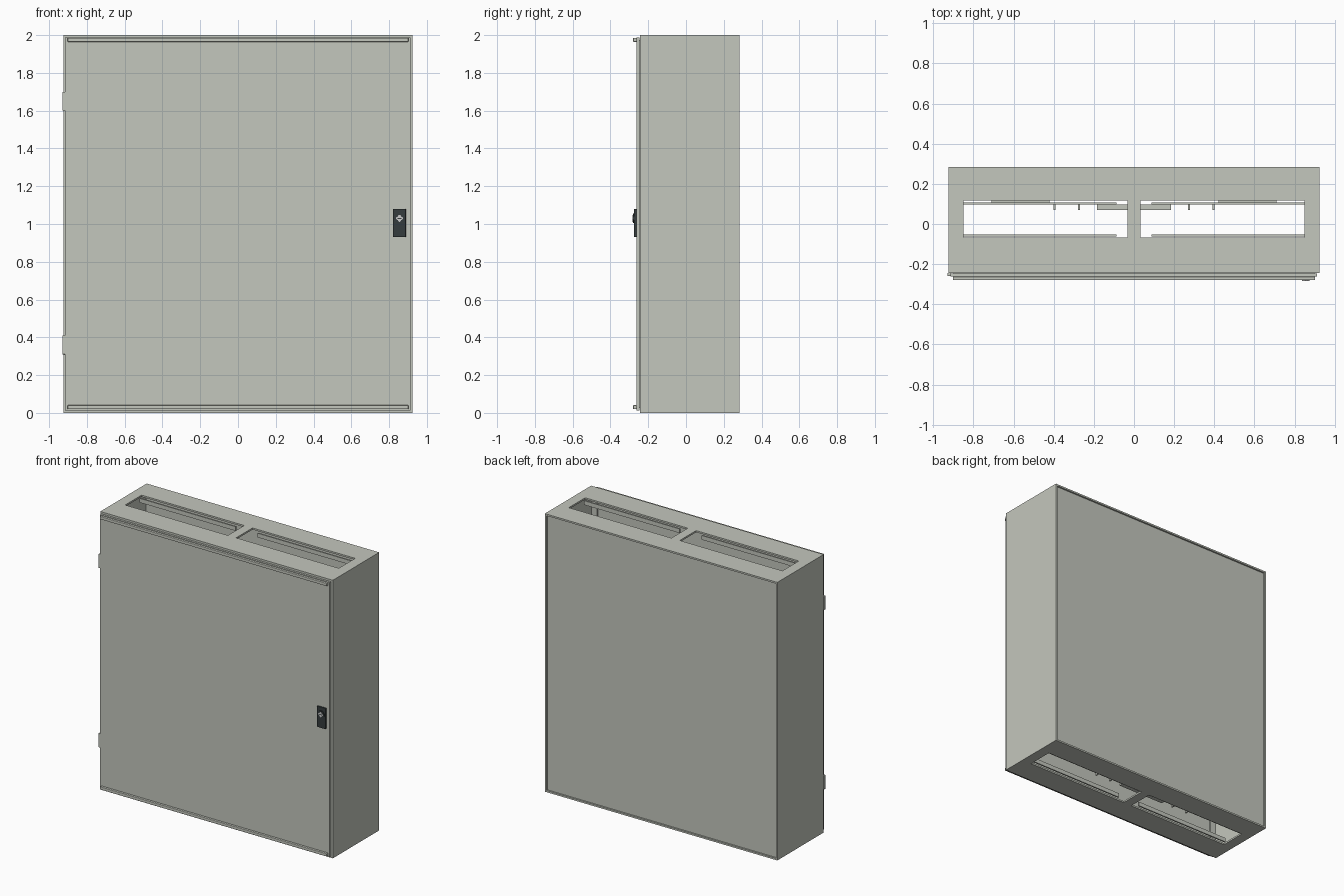
import bpy, bmesh, math

if "Cube" in bpy.data.objects:
    bpy.data.objects.remove(bpy.data.objects["Cube"])


def material(name, rgb):
    m = bpy.data.materials.new(name)
    m.use_nodes = True
    m.diffuse_color = (*rgb, 1)
    m.node_tree.nodes["Principled BSDF"].inputs["Base Color"].default_value = (*rgb, 1)
    return m


GREY = material("light grey paint", (0.55, 0.57, 0.51))
BLACK = material("black plastic", (0.035, 0.045, 0.047))
STEEL = material("bright steel", (0.6, 0.6, 0.6))


def finish(name, bm, mat):
    bmesh.ops.recalc_face_normals(bm, faces=bm.faces)
    mesh = bpy.data.meshes.new(name)
    bm.to_mesh(mesh)
    bm.free()
    mesh.materials.append(mat)
    ob = bpy.data.objects.new(name, mesh)
    bpy.context.collection.objects.link(ob)
    return ob


def box(name, x, y, z, mat=GREY, bevel=0):
    """Box from (min, max) ranges."""
    bm = bmesh.new()
    bmesh.ops.create_cube(bm, size=1)
    for v in bm.verts:
        for i, (a, b) in enumerate((x, y, z)):
            v.co[i] = a if v.co[i] < 0 else b
    ob = finish(name, bm, mat)
    if bevel:
        mod = ob.modifiers.new("Bevel", "BEVEL")
        mod.width, mod.segments = bevel, 2
    return ob


def plate(name, xs, ys, holes, z0, z1):
    """Sheet made of a grid of cells, with the cells in holes left open."""
    bm = bmesh.new()
    grid = [[bm.verts.new((x, y, z0)) for y in ys] for x in xs]
    for i in range(len(xs) - 1):
        for j in range(len(ys) - 1):
            if (i, j) not in holes:
                bm.faces.new((grid[i][j], grid[i + 1][j], grid[i + 1][j + 1], grid[i][j + 1]))
    ext = bmesh.ops.extrude_face_region(bm, geom=bm.faces[:])
    for v in ext["geom"]:
        if isinstance(v, bmesh.types.BMVert):
            v.co.z = z1
    bmesh.ops.dissolve_limit(bm, angle_limit=0.01, verts=bm.verts, edges=bm.edges)
    return finish(name, bm, GREY)


W, FRONT, BACK, T = 0.925, -0.243, 0.283, 0.012

# Shell: side walls, recessed back panel, slotted top and bottom
for side, s in (("left", 1), ("right", -1)):
    box(side + "_wall", sorted((s * W, s * (W - T))), (FRONT, BACK), (0, 2))
    box(side + "_front_flange", sorted((s * (W - T), s * 0.87)), (FRONT, FRONT + T), (T, 2 - T))
box("back_panel", (T - W, W - T), (BACK - 0.024, BACK - 0.012), (T, 2 - T))
xs = (T - W, -0.85, -0.033, 0.033, 0.85, W - T)
ys = (FRONT, -0.068, 0.118, BACK)
for name, z in (("top_plate", 2), ("bottom_plate", T)):
    plate(name, xs, ys, {(1, 1), (3, 1)}, z - T, z)

# Front flanges of top and bottom
for name, z in (("top_front_flange", (1.95, 2 - T)), ("bottom_front_flange", (T, 0.05))):
    box(name, (-0.87, 0.87), (FRONT, FRONT + T), z)

# Stiffening lips and small fixings seen through the openings
for side, s in (("left", 1), ("right", -1)):
    for level, z in (("upper", (1.955, 1.985)), ("lower", (0.015, 0.045))):
        box(f"{side}_{level}_rear_lip", sorted((s * 0.088, s * 0.85)), (0.096, 0.106), z)
        box(f"{side}_{level}_front_lip", sorted((s * 0.088, s * 0.85)), (-0.063, -0.053), z)
    box(side + "_spacer", sorted((s * 0.42, s * 0.71)), (0.106, 0.118), (0.015, 0.04))
    box(side + "_centre_bracket", sorted((s * 0.02, s * 0.185)), (0.07, 0.097), (0.015, 0.03))
    for i, x in enumerate((0.27, 0.39)):
        box(f"{side}_clip_{i}", sorted((s * x, s * (x + 0.01))), (0.07, 0.096), (0.015, 0.03))

# Door with folded edge, rain strips and hinges
box("door", (-0.915, 0.912), (-0.262, FRONT - 0.004), (0.012, 1.988))
box("door_seal", (-0.9, 0.9), (FRONT - 0.004, FRONT), (0.025, 1.975))
for name, z in (("top_strip", 1.964), ("bottom_strip", 0.02)):
    box(name, (-0.902, 0.902), (-0.28, -0.262), (z, z + 0.021), bevel=0.003)
for name, z in (("lower_hinge", 0.31), ("upper_hinge", 1.6)):
    box(name, (-0.93, -0.912), (-0.26, FRONT), (z, z + 0.1), bevel=0.003)

# Lock: dark housing, round collar and a lobed key insert
box("lock_housing", (0.82, 0.889), (-0.276, -0.262), (0.93, 1.08), BLACK, 0.004)


def disc(name, radius, y0, y1, mat, lobes=0):
    bm = bmesh.new()
    n = 32
    ring = []
    for k in range(n):
        a = 2 * math.pi * k / n
        r = radius * (1 + (0.18 * math.cos(lobes * a) if lobes else 0))
        ring.append(bm.verts.new((0.855 + r * math.cos(a), y0, 1.03 + r * math.sin(a))))
    face = bm.faces.new(ring)
    for v in bmesh.ops.extrude_face_region(bm, geom=[face])["geom"]:
        if isinstance(v, bmesh.types.BMVert):
            v.co.y = y1
    finish(name, bm, mat)


disc("lock_collar", 0.026, -0.276, -0.28, BLACK)
disc("lock_insert", 0.016, -0.279, -0.283, STEEL, 4)
box("lock_key_slot", (0.845, 0.865), (-0.2835, -0.2825), (1.027, 1.033), BLACK)
